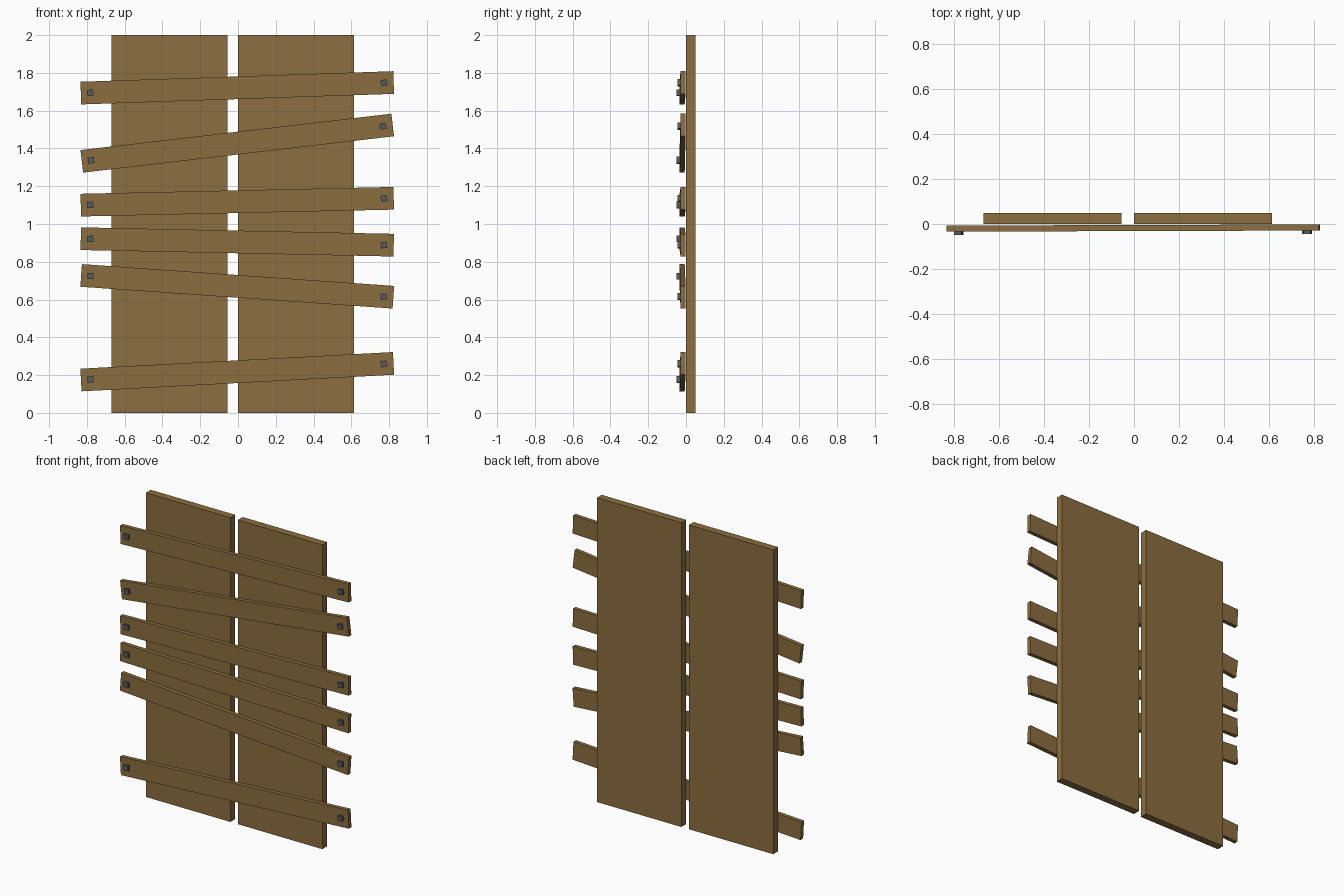
import bpy
import math
from mathutils import Matrix

if "Cube" in bpy.data.objects:
    bpy.data.objects.remove(bpy.data.objects["Cube"])


def material(name, rgb):
    m = bpy.data.materials.new(name)
    m.diffuse_color = (*rgb, 1.0)
    m.use_nodes = True
    m.node_tree.nodes["Principled BSDF"].inputs["Base Color"].default_value = m.diffuse_color
    return m


wood = material("brown_wood", (0.26, 0.156, 0.05))
iron = material("grey_iron", (0.09, 0.105, 0.125))


def box(name, size, matrix, mat):
    """Box with the given dimensions, its transform baked into the mesh."""
    bpy.ops.mesh.primitive_cube_add(size=1)
    ob = bpy.context.object
    ob.name = name
    ob.data.transform(matrix @ Matrix.Diagonal((*size, 1)))
    ob.data.materials.append(mat)
    return ob


# Two upright door panels with a narrow gap
for side, x in (("left", -0.362), ("right", 0.307)):
    box(f"{side}_panel", (0.614, 0.05, 2.0),
        Matrix.Translation((x, 0.024, 1.0)), wood)

# Crooked planks nailed across the front: centre height and slope
planks = [(1.721, 0.0337), (1.428, 0.1164), (1.118, 0.0219),
          (0.905, -0.0207), (0.670, -0.0697), (0.218, 0.0531)]
for i, (z, slope) in enumerate(planks, 1):
    frame = (Matrix.Translation((-0.004, -0.018, z))
             @ Matrix.Rotation(0.003, 4, 'Z')
             @ Matrix.Rotation(-slope, 4, 'Y'))
    box(f"plank_{i}", (1.657, 0.027, 0.12), frame, wood)
    # Square nail heads at both ends, each turned a little
    for side, x, turn in (("left", -0.779, 3), ("right", 0.777, 9)):
        head = (frame @ Matrix.Translation((x, -0.02, 0))
                @ Matrix.Rotation(-math.radians(turn), 4, 'Y'))
        box(f"{side}_nail_{i}", (0.033, 0.018, 0.033), head, iron)
